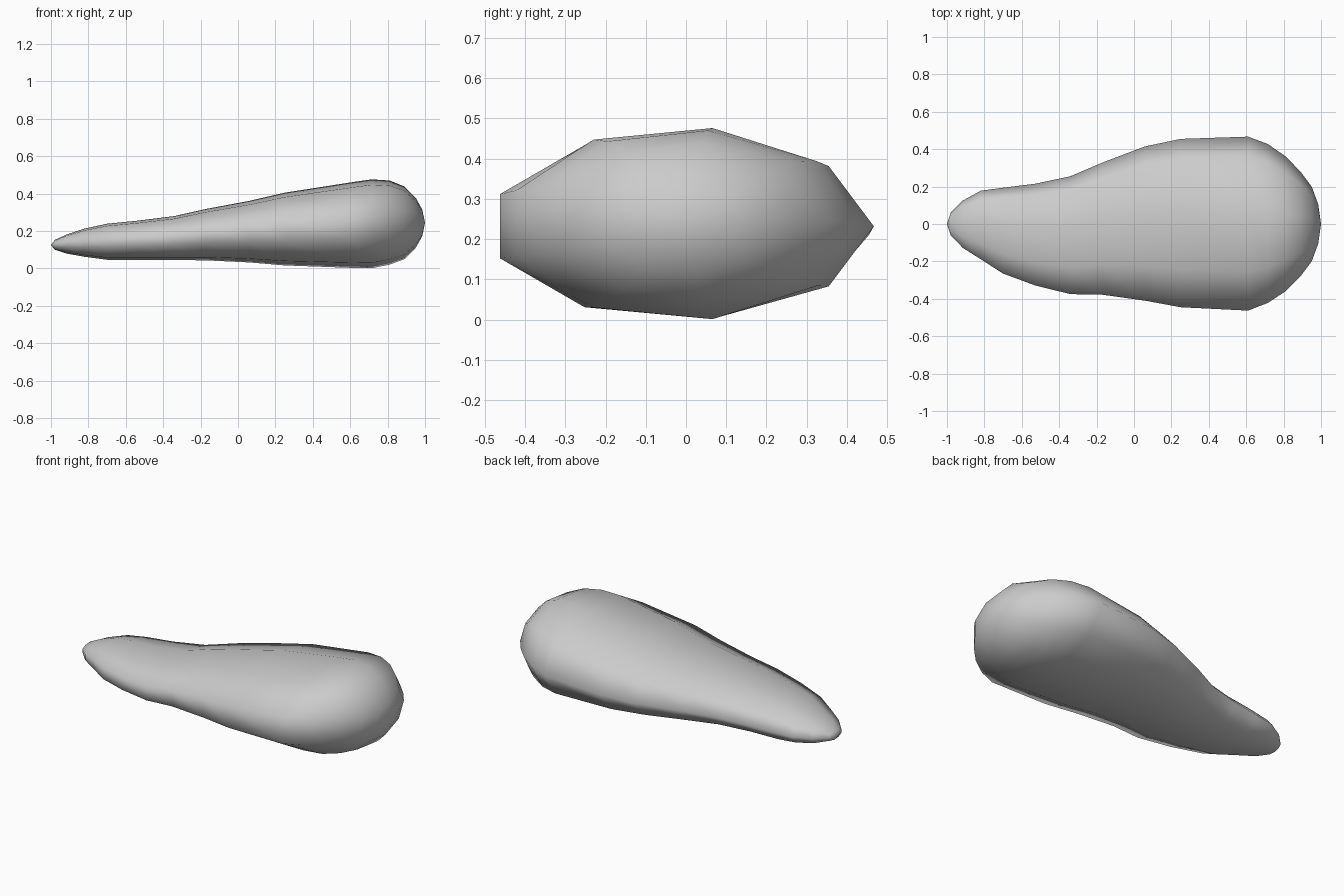
import bpy, bmesh, math

if "Cube" in bpy.data.objects:
    bpy.data.objects.remove(bpy.data.objects["Cube"])

SIDES = 9
# Stations along the body: x, y min, y max, z min, z max
stations = [
    (-0.98, -0.06, 0.06, 0.10, 0.152),
    (-0.915, -0.128, 0.125, 0.079, 0.182),
    (-0.82, -0.188, 0.178, 0.062, 0.213),
    (-0.70, -0.265, 0.194, 0.046, 0.239),
    (-0.53, -0.328, 0.215, 0.046, 0.256),
    (-0.34, -0.375, 0.255, 0.045, 0.280),
    (-0.17, -0.378, 0.328, 0.043, 0.318),
    (0.06, -0.410, 0.415, 0.032, 0.361),
    (0.25, -0.445, 0.455, 0.016, 0.405),
    (0.61, -0.463, 0.467, 0.003, 0.461),
    (0.715, -0.422, 0.428, 0.001, 0.476),
    (0.81, -0.360, 0.362, 0.020, 0.470),
    (0.89, -0.280, 0.280, 0.050, 0.438),
    (0.95, -0.200, 0.200, 0.110, 0.378),
    (0.985, -0.105, 0.105, 0.172, 0.315),
]

# Nine-sided unit section, fitted into each station's box
angles = [2 * math.pi * i / SIDES for i in range(SIDES)]
ymin_u, zmax_u = min(map(math.cos, angles)), max(map(math.sin, angles))


def ring(bm, x, y0, y1, z0, z1):
    ry = (y1 - y0) / (1 - ymin_u)
    rz = (z1 - z0) / (2 * zmax_u)
    cy, cz = y1 - ry, (z0 + z1) / 2
    return [bm.verts.new((x, cy + ry * math.cos(a), cz + rz * math.sin(a)))
            for a in angles]


bm = bmesh.new()
rings = [ring(bm, *s) for s in stations]
for a, b in zip(rings, rings[1:]):
    for i in range(SIDES):
        j = (i + 1) % SIDES
        bm.faces.new((a[i], a[j], b[j], b[i]))

# Rounded tips
for loop, tip in ((rings[0], (-1, 0, 0.125)), (rings[-1], (1, 0, 0.245))):
    pole = bm.verts.new(tip)
    for i in range(SIDES):
        bm.faces.new((loop[i], loop[(i + 1) % SIDES], pole))

bmesh.ops.recalc_face_normals(bm, faces=bm.faces)
for f in bm.faces:
    f.smooth = True
mesh = bpy.data.meshes.new("tapered_body")
bm.to_mesh(mesh)
bm.free()
body = bpy.data.objects.new("tapered_body", mesh)
bpy.context.collection.objects.link(body)
